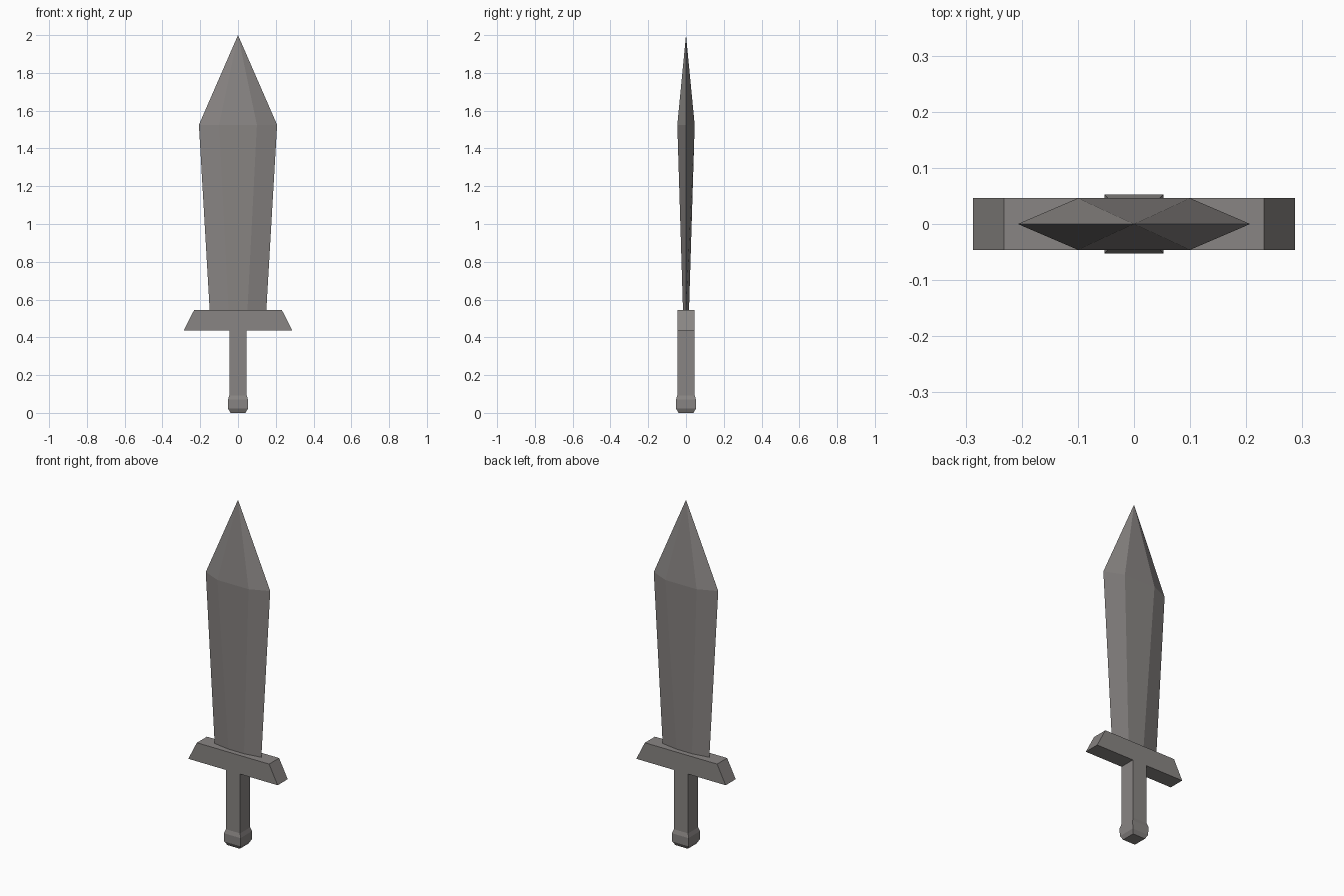
import bpy, bmesh

if "Cube" in bpy.data.objects:
    bpy.data.objects.remove(bpy.data.objects["Cube"])

# Dark warm-grey metal shared by all parts
metal = bpy.data.materials.new("dark_metal")
metal.diffuse_color = (0.25, 0.235, 0.228, 1)
metal.use_nodes = True
metal.node_tree.nodes["Principled BSDF"].inputs["Base Color"].default_value = metal.diffuse_color


def loft(name, rings):
    """Skin a stack of equal-sized closed rings; a one-point ring makes a tip."""
    bm = bmesh.new()
    loops = [[bm.verts.new(p) for p in ring] for ring in rings]
    n = len(loops[0])
    for a, b in zip(loops, loops[1:]):
        for i in range(n):
            j = (i + 1) % n
            if len(b) == 1:
                bm.faces.new((a[i], a[j], b[0]))
            else:
                bm.faces.new((a[i], a[j], b[j], b[i]))
    bm.faces.new(loops[0][::-1])
    if len(loops[-1]) > 1:
        bm.faces.new(loops[-1])
    bmesh.ops.recalc_face_normals(bm, faces=bm.faces)
    mesh = bpy.data.meshes.new(name)
    bm.to_mesh(mesh)
    bm.free()
    mesh.materials.append(metal)
    obj = bpy.data.objects.new(name, mesh)
    bpy.context.collection.objects.link(obj)
    return obj


def rect(x, y, z):
    return [(-x, -y, z), (x, -y, z), (x, y, z), (-x, y, z)]


def hexagon(edge, flat, y, z):
    return [(-edge, 0, z), (-flat, -y, z), (flat, -y, z),
            (edge, 0, z), (flat, y, z), (-flat, y, z)]


# Blade: flattened hexagon widening upward, then a point
loft("blade", [hexagon(0.15, 0.05, 0.016, 0.545),
               hexagon(0.207, 0.10, 0.046, 1.525),
               [(0, 0, 2.0)]])

# Guard: crossbar with slanted ends
loft("guard", [rect(0.287, 0.046, 0.437), rect(0.232, 0.046, 0.545)])

# Grip: square bar
loft("grip", [rect(0.046, 0.046, 0.085), rect(0.046, 0.046, 0.437)])

# Pommel: square cap bevelled at top and bottom
loft("pommel", [rect(0.040, 0.040, 0.0), rect(0.052, 0.052, 0.022),
                rect(0.053, 0.053, 0.07), rect(0.046, 0.046, 0.093)])
